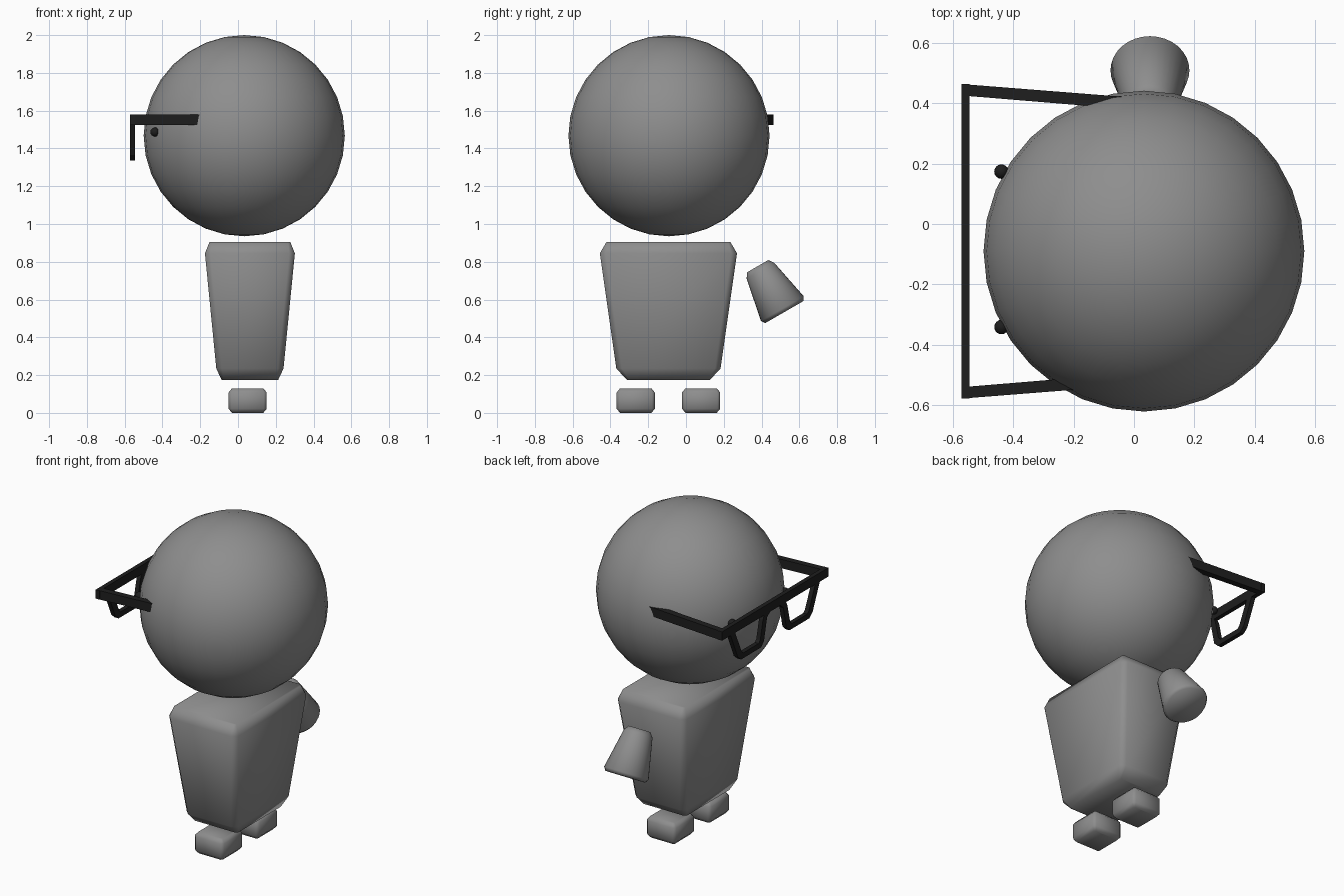
import bpy, bmesh, math
from mathutils import Matrix, Vector

if "Cube" in bpy.data.objects:
    bpy.data.objects.remove(bpy.data.objects["Cube"])


def material(name, value):
    m = bpy.data.materials.new(name)
    m.diffuse_color = (value, value, value, 1)
    m.use_nodes = True
    m.node_tree.nodes["Principled BSDF"].inputs["Base Color"].default_value = m.diffuse_color
    return m


GREY = material("mid grey", 0.27)
BLACK = material("frame black", 0.013)


def finish(name, bm, mat, smooth):
    bmesh.ops.recalc_face_normals(bm, faces=bm.faces)
    me = bpy.data.meshes.new(name)
    bm.to_mesh(me)
    bm.free()
    me.materials.append(mat)
    for p in me.polygons:
        p.use_smooth = smooth
    ob = bpy.data.objects.new(name, me)
    bpy.context.collection.objects.link(ob)
    return ob


def loft(name, rings, mat, smooth=False, matrix=Matrix()):
    """Skin a list of equal-length point rings and cap both ends."""
    bm = bmesh.new()
    vs = [[bm.verts.new(matrix @ Vector(p)) for p in r] for r in rings]
    n = len(vs[0])
    for a, b in zip(vs, vs[1:]):
        for i in range(n):
            j = (i + 1) % n
            bm.faces.new((a[i], a[j], b[j], b[i]))
    bm.faces.new(vs[0])
    bm.faces.new(vs[-1])
    return finish(name, bm, mat, smooth)


def ball(name, centre, radius, mat, segments):
    bm = bmesh.new()
    bmesh.ops.create_uvsphere(bm, u_segments=segments, v_segments=segments // 2,
                              radius=radius, matrix=Matrix.Translation(centre))
    return finish(name, bm, mat, True)


def octagon(cx, cy, z, hx, hy, c):
    """Rectangle with cut corners at height z."""
    pts = [(hx, hy - c), (hx - c, hy), (c - hx, hy), (-hx, hy - c),
           (-hx, c - hy), (c - hx, -hy), (hx - c, -hy), (hx, c - hy)]
    return [(cx + x, cy + y, z) for x, y in pts]


def circle(z, r, n=32):
    return [(r * math.cos(2 * math.pi * i / n), r * math.sin(2 * math.pi * i / n), z)
            for i in range(n)]


def prism(name, plan, z0, z1, mat):
    return loft(name, [[(x, y, z) for x, y in plan] for z in (z0, z1)], mat)


# head
HX, HY, HZ = 0.033, -0.09, 1.4675
ball("head", (HX, HY, HZ), 0.5325, GREY, 32)

# tapered body with softened edges
loft("body", [octagon(0.063, -0.093, *r) for r in (
    (0.175, 0.15, 0.22, 0.012), (0.235, 0.178, 0.276, 0.03),
    (0.845, 0.238, 0.363, 0.03), (0.905, 0.214, 0.328, 0.012))], GREY, True)

# feet
for side, y in (("left", 0.08), ("right", -0.266)):
    loft(side + "_foot", [octagon(0.051, y, *r) for r in (
        (0.0, 0.083, 0.083, 0.008), (0.022, 0.101, 0.101, 0.015),
        (0.108, 0.101, 0.101, 0.015), (0.13, 0.083, 0.083, 0.008))], GREY, True)

# single stubby arm, flaring outwards
arm_matrix = Matrix.Translation((0.053, 0.38, 0.777)) @ Matrix.Rotation(math.radians(30), 4, 'X')
loft("arm", [circle(-d, r) for d, r in (
    (0, 0.064), (0.027, 0.084), (0.26, 0.131), (0.281, 0.117))], GREY, True, arm_matrix)

# eyes
for side, s in (("left", 1), ("right", -1)):
    ball(side + "_eye", (-0.44, -0.084 + s * 0.258, 1.487), 0.024, BLACK, 16)

# glasses: brow bar, temples and rims
GY, X0, X1, Z0, Z1 = -0.0575, -0.573, -0.546, 1.525, 1.58
prism("brow_bar", [(X0, GY - 0.522), (X1, GY - 0.522), (X1, GY + 0.522), (X0, GY + 0.522)],
      Z0, Z1, BLACK)
# pairs of outer and inner (offset, height) points down, under and up one lens
RIM = (((0.045, 1.53), (0.105, 1.53)), ((0.08, 1.5), (0.12, 1.5)),
       ((0.11, 1.365), (0.147, 1.385)), ((0.14, 1.337), (0.162, 1.37)),
       ((0.335, 1.337), (0.315, 1.37)), ((0.368, 1.365), (0.33, 1.385)),
       ((0.44, 1.53), (0.395, 1.53)))
for side, s in (("left", 1), ("right", -1)):
    prism(side + "_temple", [(x, GY + s * v) for x, v in (
        (X1, 0.52), (0.0, 0.477), (0.0, 0.437), (X1, 0.482))], Z0, Z1, BLACK)
    loft(side + "_rim", [[(X0, GY + s * a, za), (X1, GY + s * a, za),
                          (X1, GY + s * b, zb), (X0, GY + s * b, zb)]
                         for (a, za), (b, zb) in RIM], BLACK)
